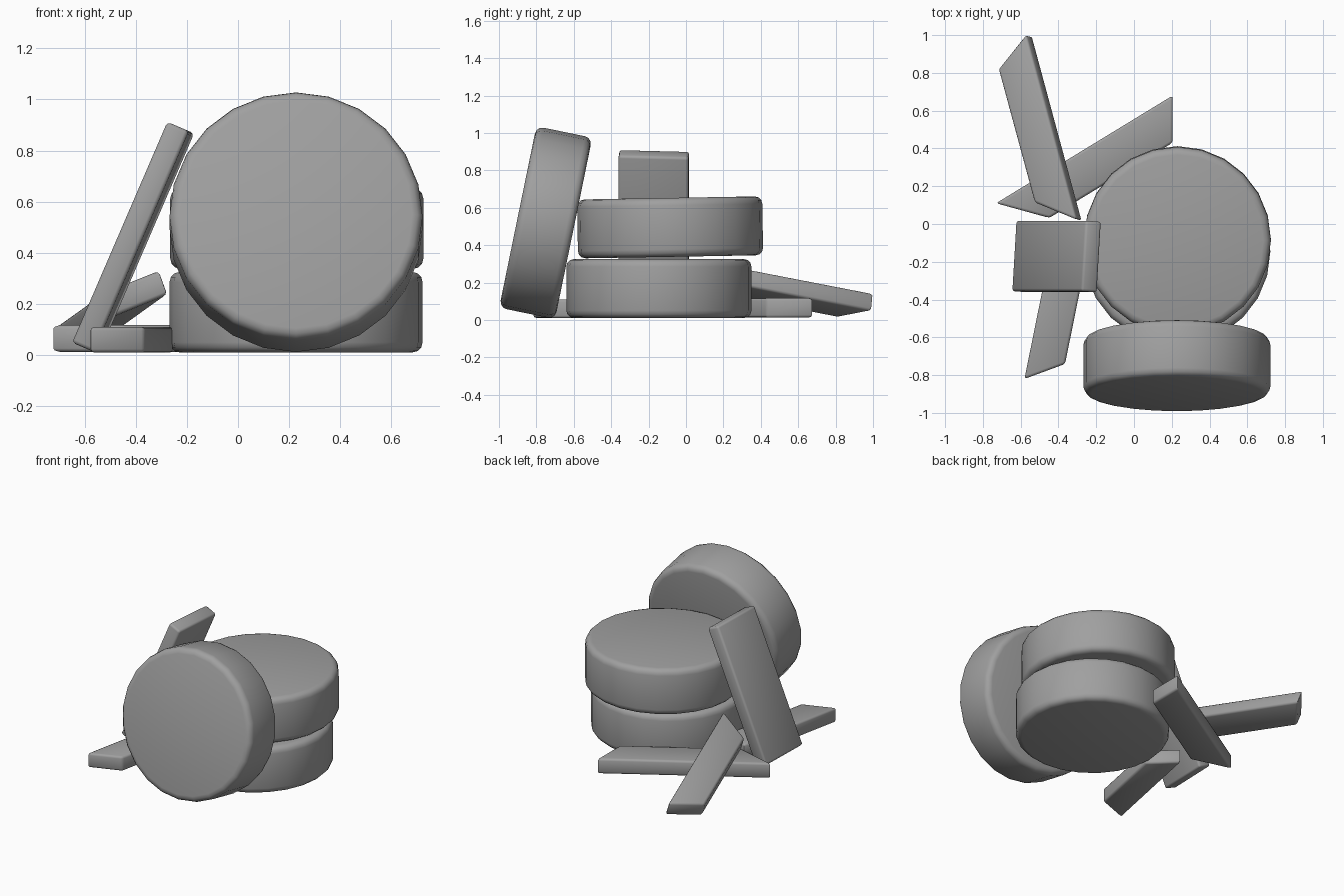
import bpy, bmesh
from math import radians
from mathutils import Vector, Matrix

cube = bpy.data.objects.get("Cube")
if cube:
    bpy.data.objects.remove(cube, do_unlink=True)

GREY = (0.35, 0.35, 0.35, 1.0)
grey = bpy.data.materials.new("plain_grey")
grey.use_nodes = True
grey.diffuse_color = GREY
bsdf = grey.node_tree.nodes["Principled BSDF"]
bsdf.inputs["Base Color"].default_value = GREY
bsdf.inputs["Roughness"].default_value = 0.8


def finish(name, bm, smooth_angle):
    """Turn a bmesh into a shaded object."""
    bmesh.ops.recalc_face_normals(bm, faces=bm.faces[:])
    mesh = bpy.data.meshes.new(name)
    bm.to_mesh(mesh)
    bm.free()
    mesh.materials.append(grey)
    obj = bpy.data.objects.new(name, mesh)
    bpy.context.collection.objects.link(obj)
    bpy.ops.object.select_all(action='DESELECT')
    obj.select_set(True)
    bpy.context.view_layer.objects.active = obj
    bpy.ops.object.shade_smooth_by_angle(angle=radians(smooth_angle))
    return obj


def drum(name, location, tilt, radius=0.495, depth=0.315):
    """Thick disc with a softly rounded rim."""
    bm = bmesh.new()
    bmesh.ops.create_cone(bm, cap_ends=True, segments=24,
                          radius1=radius, radius2=radius, depth=depth)
    rims = [e for e in bm.edges if any(len(f.verts) > 4 for f in e.link_faces)]
    bmesh.ops.bevel(bm, geom=rims, offset=0.04, segments=3, profile=0.5,
                    affect='EDGES')
    obj = finish(name, bm, 50)
    obj.location = location
    obj.rotation_euler.x = radians(tilt)


def plank(name, start, end, across, width, thick, mitres=(0, 0)):
    """Board given by its long edge, with ends cut back on the other edge."""
    start, end = Vector(start), Vector(end)
    u = (end - start).normalized()
    v = Vector(across)
    v = (v - u * v.dot(u)).normalized()
    n = u.cross(v) * thick / 2
    outline = [start, end,
               end + v * width - u * mitres[1],
               start + v * width + u * mitres[0]]
    bm = bmesh.new()
    low = [bm.verts.new(p - n) for p in outline]
    high = [bm.verts.new(p + n) for p in outline]
    bm.faces.new(low[::-1])
    bm.faces.new(high)
    for i in range(4):
        j = (i + 1) % 4
        bm.faces.new((low[i], low[j], high[j], high[i]))
    bmesh.ops.bevel(bm, geom=bm.edges[:], offset=0.014, segments=2,
                    profile=0.5, affect='EDGES')
    finish(name, bm, 50)


# Two stacked drums and one leaning against them
drum("lower_drum", (0.227, -0.145, 0.168), 0)
drum("upper_drum", (0.23, -0.085, 0.495), 1)
drum("leaning_drum", (0.227, -0.75, 0.52), -101.6, depth=0.305)

# Square board standing against the stack
up = Vector((0.375, 0, 0.87)).normalized()
side = Vector((0.07, 1, 0)).normalized()
base = Vector((-0.408, -0.172, 0.463)) - up * 0.47 - side * 0.187
plank("standing_board", base, base + up * 0.94, side, 0.374, 0.092)

# Mitred boards lying on the ground
plank("front_board", (-0.58, -0.82, 0.06), (-0.42, -0.03, 0.06),
      (1, -0.2, 0), 0.195, 0.1, (0.12, 0.12))
plank("back_board", (-0.73, 0.11, 0.065), (0.205, 0.68, 0.065),
      (0.523, -0.853, 0), 0.213, 0.105, (0.2, 0.13))

# Mitred board resting on top of the back board
plank("sloping_board", (-0.555, 1.0, 0.095), (-0.29, 0.02, 0.285),
      (-0.94, 0, -0.34), 0.2, 0.1, (0.13, 0.16))
